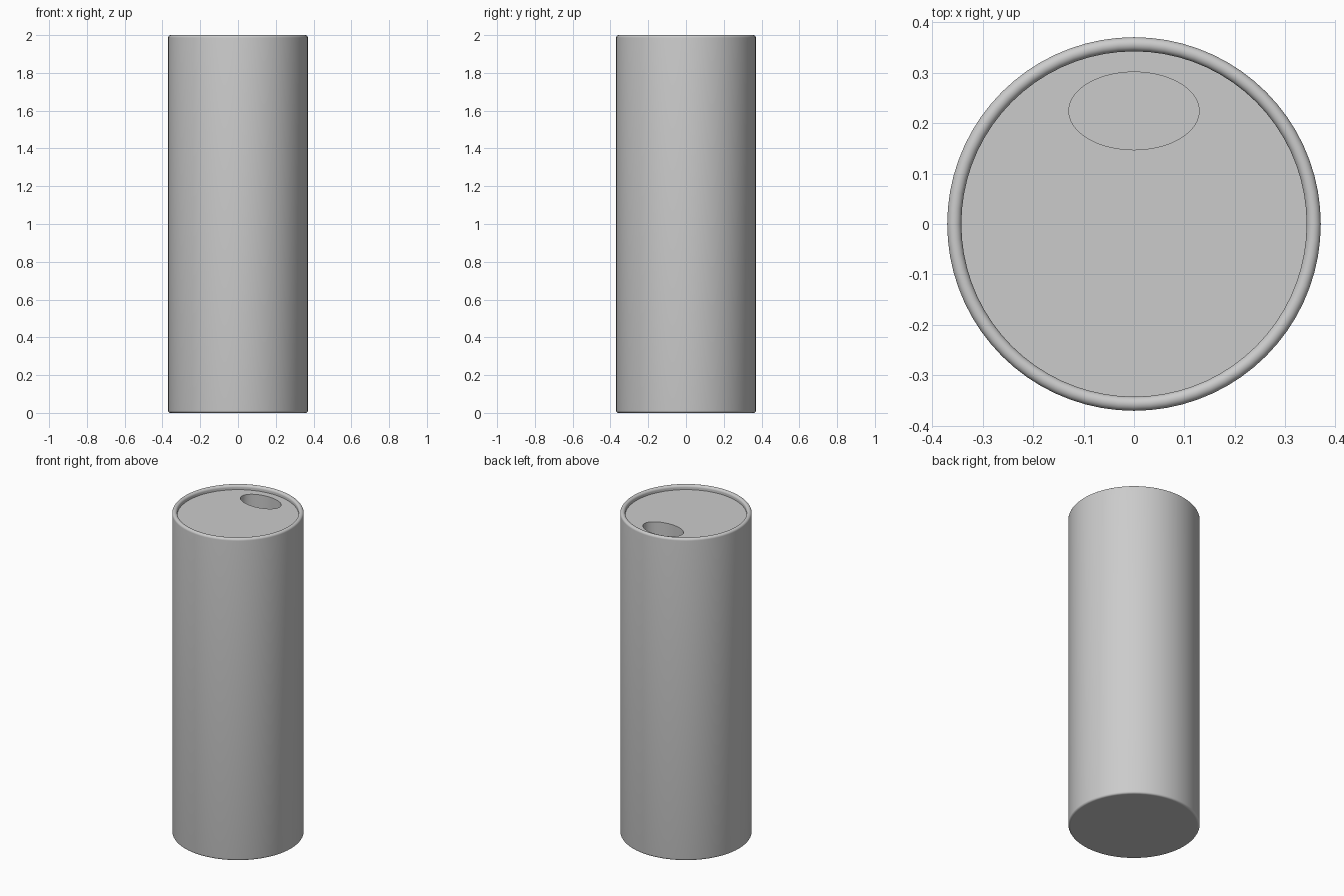
import bpy
import bmesh
from math import sin, cos, pi, radians

cube = bpy.data.objects.get("Cube")
if cube:
    bpy.data.objects.remove(cube, do_unlink=True)

RADIUS, INNER, HEIGHT, LID_Z = 0.37, 0.342, 2.0, 1.973
FILLET, ROLL = 0.012, (RADIUS - INNER) / 2
SIDES = 72

grey = bpy.data.materials.new("plain grey")
grey.use_nodes = True
grey.diffuse_color = (0.6, 0.6, 0.6, 1)
grey.node_tree.nodes["Principled BSDF"].inputs["Base Color"].default_value = (0.6, 0.6, 0.6, 1)


def arc(cx, cz, r, start, end, steps):
    """Points on a circular arc, angles in degrees."""
    angles = [radians(start + (end - start) * i / steps) for i in range(steps + 1)]
    return [(cx + r * cos(a), cz + r * sin(a)) for a in angles]


def stack(name, rings):
    """Closed solid skinned through a list of point rings."""
    bm = bmesh.new()
    loops = [[bm.verts.new(p) for p in ring] for ring in rings]
    for low, high in zip(loops, loops[1:]):
        for i in range(SIDES):
            j = (i + 1) % SIDES
            bm.faces.new((low[i], low[j], high[j], high[i]))
    bm.faces.new(loops[0][::-1])
    bm.faces.new(loops[-1])
    bmesh.ops.recalc_face_normals(bm, faces=bm.faces)
    mesh = bpy.data.meshes.new(name)
    bm.to_mesh(mesh)
    bm.free()
    mesh.materials.append(grey)
    obj = bpy.data.objects.new(name, mesh)
    bpy.context.collection.objects.link(obj)
    return obj


def ellipse(rx, ry, z, cy=0.0):
    turns = [2 * pi * i / SIDES for i in range(SIDES)]
    return [(rx * cos(t), cy + ry * sin(t), z) for t in turns]


# Can body: rounded foot, straight wall, rolled rim and sunken lid
profile = arc(RADIUS - FILLET, FILLET, FILLET, -90, 0, 5)
profile += arc(RADIUS - ROLL, HEIGHT - ROLL, ROLL, 0, 180, 12)
profile.append((INNER, LID_Z))
can = stack("can_body", [ellipse(r, r, z) for r, z in profile])

# Oval drinking hole sunk into the lid
cutter = stack("hole_cutter", [ellipse(0.129, 0.077, z, 0.224) for z in (LID_Z - 0.2, HEIGHT + 0.1)])
cutter.hide_render = True
cut = can.modifiers.new("drinking_hole", "BOOLEAN")
cut.operation = "DIFFERENCE"
cut.solver = "EXACT"
cut.object = cutter

bpy.ops.object.select_all(action="DESELECT")
bpy.context.view_layer.objects.active = can
can.select_set(True)
bpy.ops.object.modifier_apply(modifier=cut.name)
bpy.data.objects.remove(cutter, do_unlink=True)

# Smooth walls, with flat base, lid and hole floor
bpy.ops.object.shade_smooth_by_angle(angle=radians(40))
for face in can.data.polygons:
    if abs(face.normal.z) > 0.999:
        face.use_smooth = False
